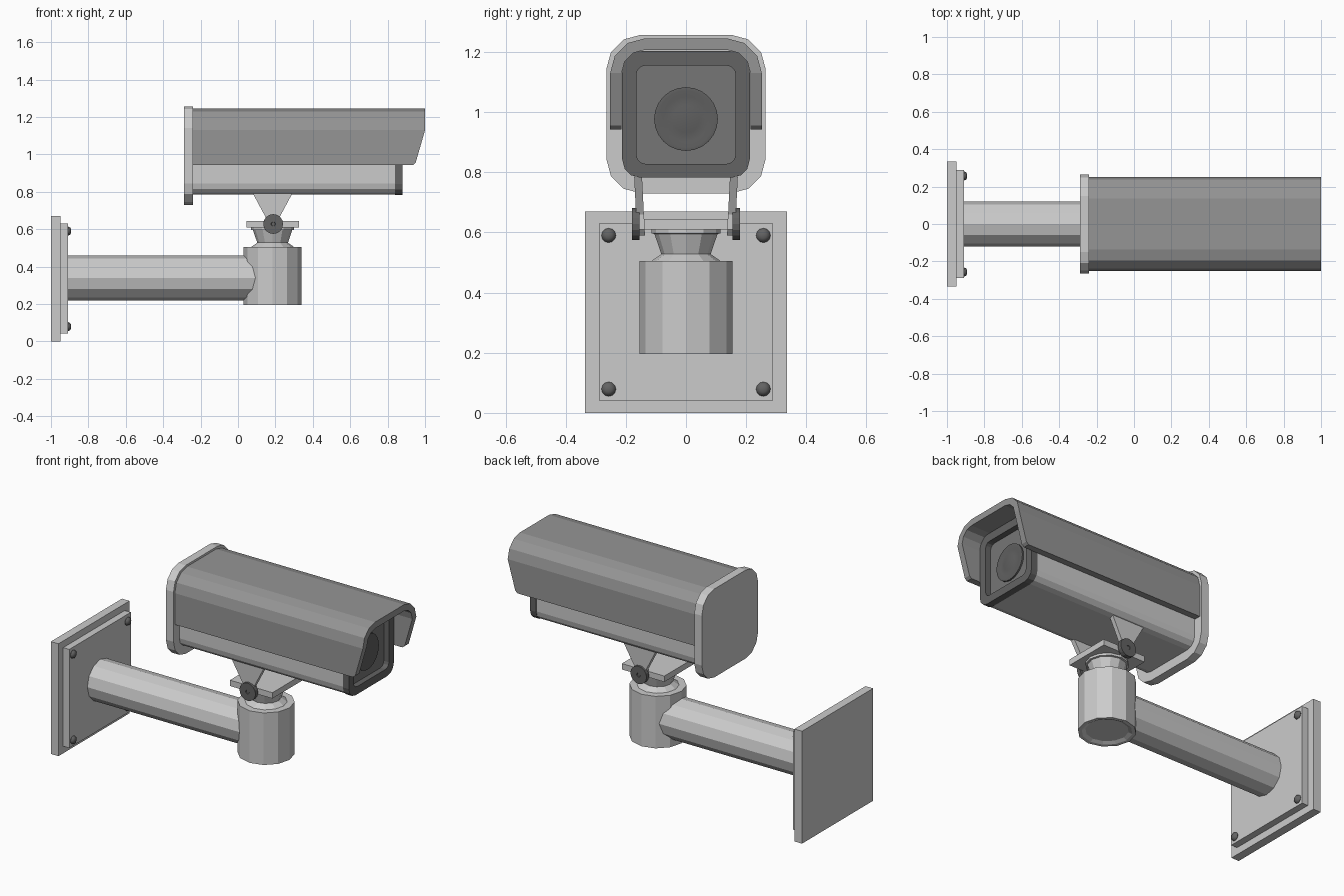
import bpy, bmesh, math
from mathutils import Matrix, Vector

if "Cube" in bpy.data.objects:
    bpy.data.objects.remove(bpy.data.objects["Cube"])


def grey(name, v):
    m = bpy.data.materials.new(name)
    m.diffuse_color = (v, v, v, 1)
    m.use_nodes = True
    m.node_tree.nodes["Principled BSDF"].inputs["Base Color"].default_value = m.diffuse_color
    return m


LIGHT, MID = grey("light_grey", 0.55), grey("mid_grey", 0.30)
DARK, GLASS, LENS = grey("dark_grey", 0.125), grey("glass_grey", 0.18), grey("lens_grey", 0.115)


def finish(name, bm, mat, smooth=None):
    bmesh.ops.recalc_face_normals(bm, faces=bm.faces)
    me = bpy.data.meshes.new(name)
    bm.to_mesh(me)
    bm.free()
    me.materials.append(mat)
    ob = bpy.data.objects.new(name, me)
    bpy.context.collection.objects.link(ob)
    if smooth:
        bpy.ops.object.select_all(action='DESELECT')
        ob.select_set(True)
        bpy.context.view_layer.objects.active = ob
        bpy.ops.object.shade_smooth_by_angle(angle=math.radians(smooth))
    return ob


def loft(name, rings, mat=LIGHT, smooth=None):
    """Skin closed rings of equal length and cap both ends."""
    bm = bmesh.new()
    vs = [[bm.verts.new(p) for p in r] for r in rings]
    n = len(vs[0])
    for a, b in zip(vs, vs[1:]):
        for i in range(n):
            j = (i + 1) % n
            bm.faces.new((a[i], a[j], b[j], b[i]))
    bm.faces.new(vs[0])
    bm.faces.new(vs[-1])
    return finish(name, bm, mat, smooth)


def box(name, x0, x1, y0, y1, z0, z1):
    return loft(name, [[(x, y0, z0), (x, y1, z0), (x, y1, z1), (x, y0, z1)] for x in (x0, x1)])


def turned(name, profile, origin, axis='Z', n=12, mat=LIGHT, smooth=None):
    """Lathe (radius, height) pairs around an axis."""
    m = {'Z': Matrix.Identity(3),
         'X': Matrix.Rotation(math.pi / 2, 3, 'Y'),
         'Y': Matrix.Rotation(-math.pi / 2, 3, 'X')}[axis]
    rings = []
    for r, h in profile:
        rings.append([Vector(origin) + m @ Vector((r * math.cos(2 * math.pi * i / n),
                                                   r * math.sin(2 * math.pi * i / n), h))
                      for i in range(n)])
    return loft(name, rings, mat, smooth)


def rounded(x, hw, z0, z1, r, seg=3):
    """Rounded rectangle in the YZ plane at x."""
    pts = []
    for k, (cy, cz) in enumerate([(hw - r, z1 - r), (r - hw, z1 - r),
                                  (r - hw, z0 + r), (hw - r, z0 + r)]):
        for i in range(seg + 1):
            a = math.pi / 2 * (k + i / seg)
            pts.append((x, cy + r * math.cos(a), cz + r * math.sin(a)))
    return pts


# Wall plates and bolts
box("wall_plate", -1, -0.95, -0.335, 0.335, 0, 0.67)
box("mounting_plate", -0.95, -0.91, -0.29, 0.29, 0.042, 0.63)
for y in (-0.257, 0.257):
    for z in (0.079, 0.59):
        turned("bolt", [(0.02, -0.005), (0.024, 0.004), (0.02, 0.014), (0.01, 0.02)],
               (-0.912, y, z), 'X', 12, DARK, 40)

# Arm and post with dished underside
turned("arm", [(0.12, 0), (0.12, 1.02)], (-0.92, 0, 0.34), 'X')
PX = 0.185
turned("post", [(0.115, 0.205), (0.135, 0.195), (0.155, 0.195), (0.155, 0.505), (0.115, 0.505),
                (0.082, 0.528), (0.105, 0.595), (0.115, 0.597), (0.115, 0.612)], (PX, 0, 0))

# Swivel plate, side brackets and pivot knobs
box("swivel_plate", PX - 0.14, PX + 0.14, -0.14, 0.14, 0.61, 0.645)
for s in (-1, 1):
    outline = [(-0.102, 0.81), (-0.102, 0.785), (-0.035, 0.66), (-0.035, 0.61), (-0.018, 0.59),
               (0.018, 0.59), (0.035, 0.61), (0.035, 0.66), (0.102, 0.785), (0.102, 0.81)]
    loft("bracket", [[(PX + x, s * (y + 0.05 * (z - 0.6)), z) for x, z in outline]
                     for y in (0.137, 0.163)])
    turned("pivot_knob", [(0.053, 0.155 * s), (0.053, 0.179 * s), (0.012, 0.179 * s),
                          (0.01, 0.176 * s)], (PX + 0.003, 0, 0.628), 'Y', 16, DARK)

# Camera housing, recessed front frame and back plate
loft("housing", [rounded(-0.25, 0.21, 0.785, 1.2, 0.06), rounded(0.84, 0.21, 0.785, 1.2, 0.06)])
loft("front_frame", [rounded(0.84, 0.212, 0.782, 1.203, 0.06),
                     rounded(0.88, 0.212, 0.782, 1.203, 0.06),
                     rounded(0.88, 0.165, 0.828, 1.155, 0.03),
                     rounded(0.842, 0.165, 0.828, 1.155, 0.03)], DARK)
loft("back_plate", [rounded(-0.29, 0.265, 0.73, 1.257, 0.115),
                    rounded(-0.24, 0.265, 0.73, 1.257, 0.115)])

# Glass and lens
loft("front_glass", [rounded(x, 0.165, 0.828, 1.155, 0.03) for x in (0.841, 0.846)], GLASS)
turned("lens", [(0.106, 0), (0.106, 0.012), (0.095, 0.014), (0.075, 0.008), (0.045, 0.013),
                (0.015, 0.016)], (0.843, 0, 0.977), 'X', 24, LENS, 40)


# Sun hood: bent sheet with slanted front sides
def hood_half(hw, top, r):
    arc = [(hw - r + r * math.cos(math.pi / 6 * i), top - r + r * math.sin(math.pi / 6 * i))
           for i in range(4)]
    return [(hw, 0.943), (hw, 0.956)] + arc


def hood_end(z):
    if z >= 1.13:
        return 1.0
    return 0.95 + (z - 0.956) * 0.05 / 0.174 if z > 0.95 else 0.935


def hood_profile(hw, top, r):
    half = hood_half(hw, top, r)
    return half + [(-y, z) for y, z in reversed(half)]


outer, inner = hood_profile(0.252, 1.245, 0.115), hood_profile(0.214, 1.207, 0.077)
bm = bmesh.new()
corners = []
for o, i in zip(outer, inner):
    xe = hood_end(o[1])
    corners.append([bm.verts.new(p) for p in ((-0.245, *o), (xe, *o), (xe, *i), (-0.245, *i))])
for a, b in zip(corners, corners[1:]):
    for k in range(4):
        bm.faces.new((a[k], a[(k + 1) % 4], b[(k + 1) % 4], b[k]))
bm.faces.new(corners[0])
bm.faces.new(corners[-1])
finish("sun_hood", bm, MID)
